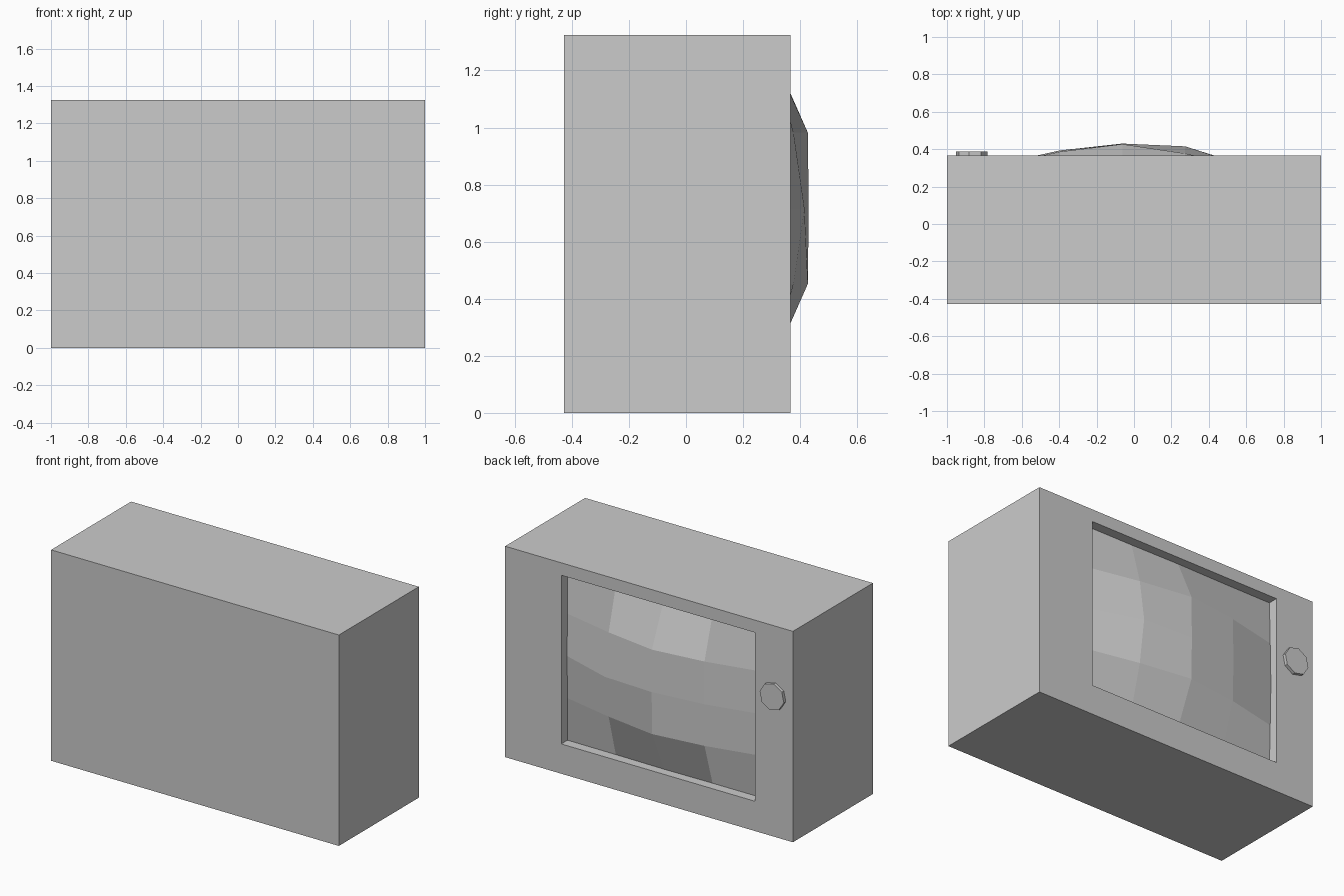
import bpy, bmesh
from math import radians
from mathutils import Matrix, Vector

if "Cube" in bpy.data.objects:
    bpy.data.objects.remove(bpy.data.objects["Cube"])

FRONT, BACK, TOP = 0.367, -0.427, 1.325      # cabinet planes
X0, X1, Z0, Z1 = -0.735, 0.61, 0.187, 1.247  # screen opening
RECESS = 0.305


def finish(name, bm):
    bmesh.ops.recalc_face_normals(bm, faces=bm.faces)
    mesh = bpy.data.meshes.new(name)
    bm.to_mesh(mesh)
    bm.free()
    obj = bpy.data.objects.new(name, mesh)
    bpy.context.collection.objects.link(obj)
    return obj


def rect(bm, x0, x1, z0, z1, y):
    return [bm.verts.new((x, y, z)) for x, z in ((x0, z0), (x1, z0), (x1, z1), (x0, z1))]


def bridge(bm, a, b):
    for i in range(4):
        j = (i + 1) % 4
        bm.faces.new((a[i], a[j], b[j], b[i]))


# Cabinet: box shell, frame around the opening, recess walls
bm = bmesh.new()
loops = [rect(bm, -1, 1, 0, TOP, BACK), rect(bm, -1, 1, 0, TOP, FRONT),
         rect(bm, X0, X1, Z0, Z1, FRONT), rect(bm, X0, X1, Z0, Z1, RECESS)]
bm.faces.new(loops[0])
for a, b in zip(loops, loops[1:]):
    bridge(bm, a, b)
finish("cabinet", bm)

# Screen: bulged four by four grid, depths per column from -x to +x
edge_row = (0.305, 0.306, 0.31, 0.306, 0.305)
inner_row = (0.312, 0.386, 0.427, 0.377, 0.306)
middle_row = (0.318, 0.393, 0.43, 0.415, 0.309)
bm = bmesh.new()
grid = []
for r, row in enumerate((edge_row, inner_row, middle_row, inner_row, edge_row)):
    z = Z0 + (Z1 - Z0) * r / 4
    grid.append([bm.verts.new((X0 + (X1 - X0) * c / 4, y, z)) for c, y in enumerate(row)])
for r in range(4):
    for c in range(4):
        bm.faces.new((grid[r][c], grid[r][c + 1], grid[r + 1][c + 1], grid[r + 1][c]))
screen = finish("screen", bm)
if screen.data.polygons[5].normal.y < 0:
    screen.data.flip_normals()

# Tuning knob: thin octagonal disc
bm = bmesh.new()
place = (Matrix.Translation(Vector((-0.867, 0.371, 0.885)))
         @ Matrix.Rotation(radians(90), 4, 'X') @ Matrix.Rotation(radians(10), 4, 'Z'))
bmesh.ops.create_cone(bm, cap_ends=True, segments=8, radius1=0.085, radius2=0.085,
                      depth=0.032, matrix=place)
finish("knob", bm)
